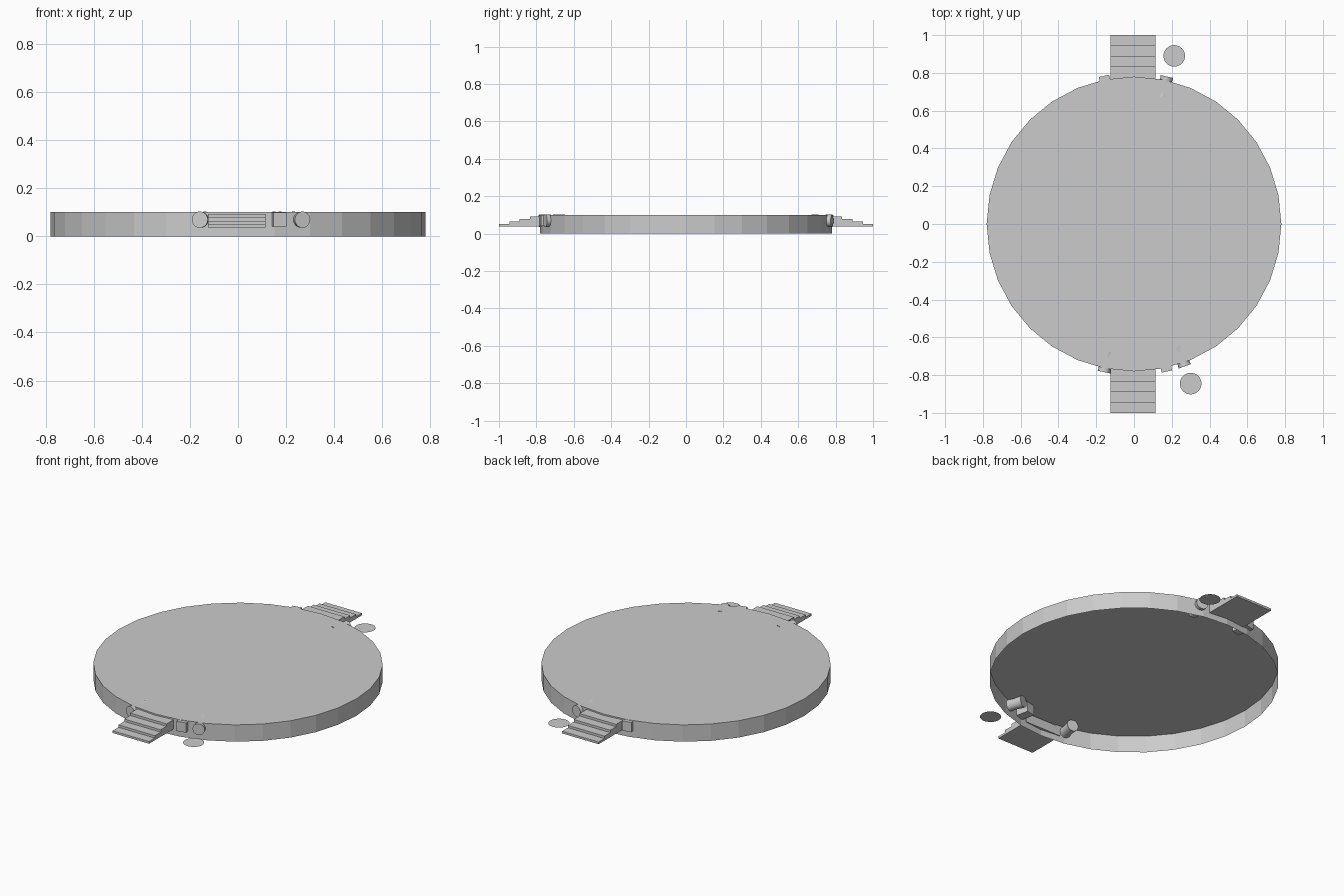
import bpy, bmesh, math
from mathutils import Matrix, Vector

if "Cube" in bpy.data.objects:
    bpy.data.objects.remove(bpy.data.objects["Cube"])

RADIUS, HEIGHT = 0.78, 0.10


def finish(bm, name):
    bmesh.ops.recalc_face_normals(bm, faces=bm.faces)
    mesh = bpy.data.meshes.new(name)
    bm.to_mesh(mesh)
    bm.free()
    obj = bpy.data.objects.new(name, mesh)
    bpy.context.collection.objects.link(obj)
    return obj


def ring(bm, r, z, n):
    return [bm.verts.new((r * math.cos(2 * math.pi * i / n),
                          r * math.sin(2 * math.pi * i / n), z)) for i in range(n)]


def lathe(profile, n, cap_start, cap_end):
    """Stack rings of (radius, z) along z."""
    bm = bmesh.new()
    rings = [ring(bm, r, z, n) for r, z in profile]
    for a, b in zip(rings, rings[1:]):
        for i in range(n):
            bm.faces.new((a[i], a[(i + 1) % n], b[(i + 1) % n], b[i]))
    if cap_start:
        bm.faces.new(rings[0])
    if cap_end:
        bm.faces.new(rings[-1])
    return bm


def radial(x, side, z):
    """Frame on the rim at x, with local z pointing outward."""
    y = side * math.sqrt(RADIUS ** 2 - x ** 2)
    out = Vector((x, y, 0)).normalized()
    up = Vector((0, 0, 1))
    across = up.cross(out)
    rot = Matrix((across, up, out)).transposed().to_4x4()
    return Matrix.Translation((0, 0, z)) @ rot


# Main platform: a shallow drum, open underneath
finish(lathe([(RADIUS, 0), (RADIUS, HEIGHT)], 32, False, True), "platform")


# Steps at the front and back: a stepped side profile pushed across x
def steps(name, side):
    tops = [0.05, 0.064, 0.078, 0.092]
    profile = [(0.765, 0.037), (1.0, 0.037)]
    for i, z in enumerate(tops):
        outer, inner = 1.0 - 0.055 * i, 1.0 - 0.055 * (i + 1)
        profile += [(outer, z), (inner if i < 3 else 0.765, z)]
    bm = bmesh.new()
    face = bm.faces.new([bm.verts.new((-0.125, side * y, z)) for y, z in profile])
    ext = bmesh.ops.extrude_face_region(bm, geom=[face])
    verts = [v for v in ext["geom"] if isinstance(v, bmesh.types.BMVert)]
    bmesh.ops.translate(bm, verts=verts, vec=(0.24, 0, 0))
    finish(bm, name)


steps("front_steps", -1)
steps("back_steps", 1)


# Round knobs through the rim, slightly waisted
def knob(name, x, side):
    bm = lathe([(0.034, 0.69), (0.030, 0.745), (0.034, 0.80)], 20, True, True)
    bm.transform(radial(x, side, 0.069))
    obj = finish(bm, name)
    bpy.context.view_layer.objects.active = obj
    obj.select_set(True)
    bpy.ops.object.shade_smooth_by_angle(angle=math.radians(35))
    obj.select_set(False)


knob("front_knob_left", -0.155, -1)
knob("front_knob_right", 0.262, -1)
knob("back_knob", 0.17, 1)


# Square blocks through the rim
def block(name, x, side):
    bm = bmesh.new()
    bmesh.ops.create_cube(bm, size=1)
    bm.transform(radial(x, side, 0.069) @ Matrix.Translation((0, 0, 0.75))
                 @ Matrix.Diagonal((0.056, 0.058, 0.10, 1)))
    finish(bm, name)


block("front_block", 0.17, -1)
block("back_block", -0.155, 1)


# Flat round pads floating beside the steps
for name, x, y, z in (("front_pad", 0.30, -0.845, 0.035), ("back_pad", 0.213, 0.89, 0.03)):
    bm = bmesh.new()
    bm.faces.new(ring(bm, 0.057, 0, 32))
    bm.transform(Matrix.Translation((x, y, z)))
    finish(bm, name)
